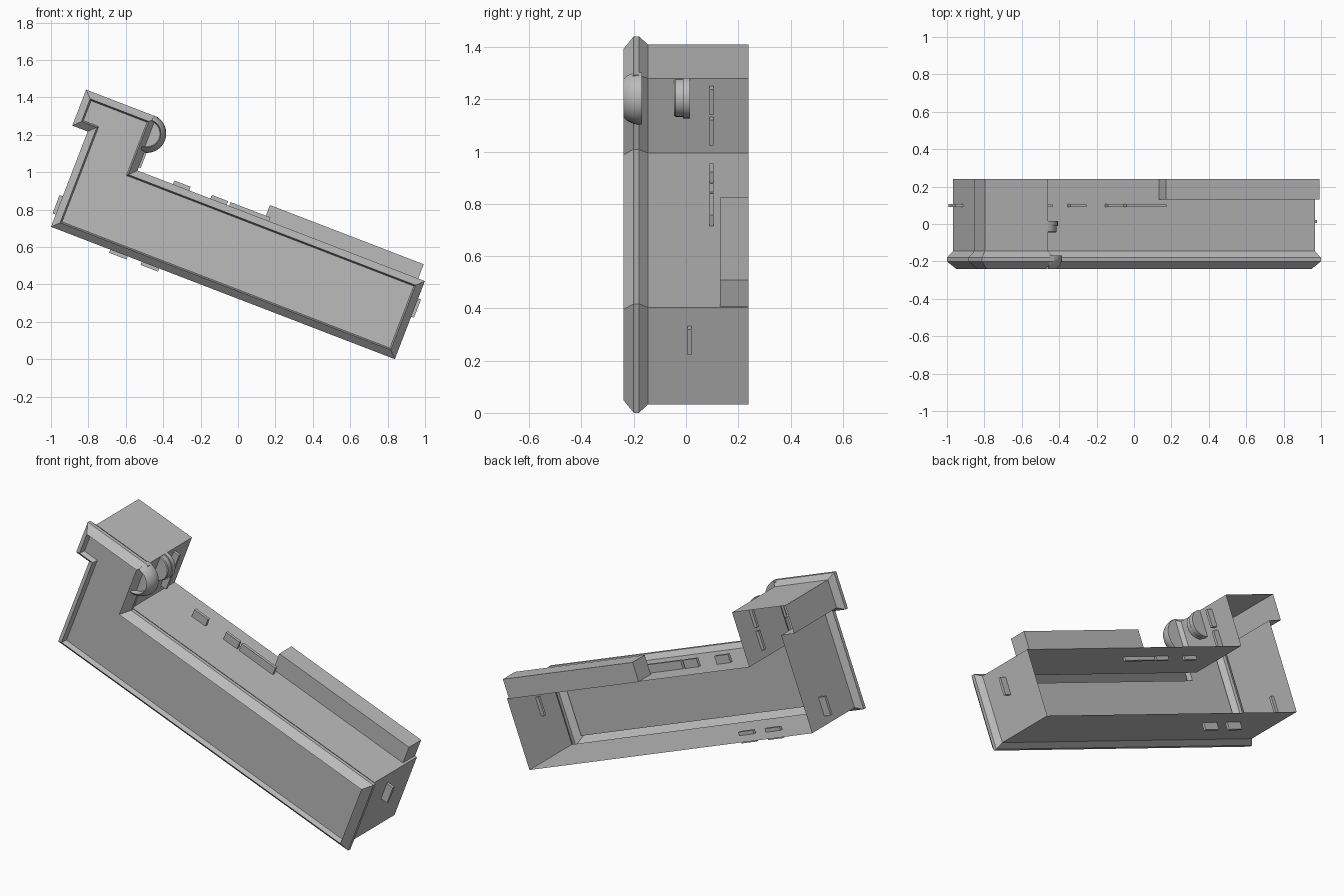
import bpy, bmesh, math
from mathutils import Matrix, Vector

if "Cube" in bpy.data.objects:
    bpy.data.objects.remove(bpy.data.objects["Cube"], do_unlink=True)

GREY = (0.5, 0.5, 0.5, 1)
grey = bpy.data.materials.new("plain grey")
grey.use_nodes = True
grey.diffuse_color = GREY
grey.node_tree.nodes["Principled BSDF"].inputs["Base Color"].default_value = GREY

# Tilted frame: x runs along the long arm, z across it
TILT = Matrix.Translation((-1, 0, 0.708)) @ Matrix.Rotation(math.radians(21.05), 4, 'Y')


def finish(name, bm):
    bmesh.ops.recalc_face_normals(bm, faces=bm.faces)
    bm.transform(TILT)
    mesh = bpy.data.meshes.new(name)
    bm.to_mesh(mesh)
    bm.free()
    mesh.materials.append(grey)
    obj = bpy.data.objects.new(name, mesh)
    bpy.context.collection.objects.link(obj)
    return obj


def box(name, x, y, z):
    bm = bmesh.new()
    size = [r[1] - r[0] for r in (x, y, z)]
    mid = [(r[0] + r[1]) / 2 for r in (x, y, z)]
    bmesh.ops.create_cube(bm, size=1, matrix=Matrix.Translation(mid) @ Matrix.Diagonal((*size, 1)))
    return finish(name, bm)


def inset(points, d):
    """Move every edge of a right-angled counter-clockwise outline inwards by d."""
    result = []
    for i, p in enumerate(points):
        a = (p - points[i - 1]).normalized()
        b = (points[(i + 1) % len(points)] - p).normalized()
        result.append(p + d * Vector((-a.y - b.y, a.x + b.x)))
    return result


def bridge(bm, r0, r1, closed=True):
    n = len(r0)
    for i in range(n if closed else n - 1):
        j = (i + 1) % n
        bm.faces.new((r0[i], r0[j], r1[j], r1[i]))


# Open-backed shell with flared front rim and recessed front panel
LENGTH, ARM, NECK, TOP = 1.97, 0.447, 0.324, 0.752
outline = [Vector(p) for p in ((0, 0), (LENGTH, 0), (LENGTH, ARM), (NECK, ARM),
                               (NECK, TOP), (-0.088, TOP), (-0.088, 0.546), (0, 0.546))]
bm = bmesh.new()
previous = None
for y, d in ((0.24, 0.025), (-0.145, 0.025), (-0.18, 0), (-0.2, 0), (-0.24, 0.038), (-0.21, 0.046)):
    ring = [bm.verts.new((p.x, y, p.y)) for p in inset(outline, d)]
    if previous:
        bridge(bm, previous, ring)
    previous = ring
bm.faces.new(previous)
finish("housing_shell", bm)

# Long raised block on the arm
box("top_block", (1.051, 1.932), (0.13, 0.24), (0.42, 0.529))

# Small tabs that poke through the walls
SLIM = (0.09, 0.106)
for i, (a, b) in enumerate(((0.527, 0.62), (0.742, 0.835), (0.849, 1.077))):
    box(f"top_tab_{i + 1}", (a, b), SLIM, (0.40, 0.468))
for i, a in enumerate((0.34, 0.52)):
    box(f"bottom_tab_{i + 1}", (a, a + 0.1), SLIM, (-0.018, 0.045))
for i, a in enumerate((0.466, 0.592)):
    box(f"neck_tab_{i + 1}", (0.28, 0.335), SLIM, (a, a + 0.105))
box("left_tab", (-0.018, 0.045), SLIM, (0.07, 0.175))
box("end_tab", (1.925, 1.986), (0.005, 0.021), (0.243, 0.347))


# Half-round knobs on the neck wall
def half_knob(name, profile):
    bm = bmesh.new()
    previous = None
    for y, r in profile:
        ring = []
        for i in range(17):
            a = math.pi * (i / 16 - 0.5)
            ring.append(bm.verts.new((0.299 + r * math.cos(a), y, 0.65 + r * math.sin(a))))
        if previous:
            bridge(bm, previous, ring, closed=False)
        else:
            bm.faces.new(ring)
        previous = ring
    bm.faces.new(previous)
    obj = finish(name, bm)
    bpy.ops.object.select_all(action='DESELECT')
    obj.select_set(True)
    bpy.context.view_layer.objects.active = obj
    bpy.ops.object.shade_smooth_by_angle(angle=math.radians(35))


half_knob("front_knob", ((-0.21, 0.07), (-0.24, 0.075), (-0.225, 0.09), (-0.2, 0.101),
                         (-0.18, 0.104), (-0.168, 0.102)))
half_knob("rear_knob", ((-0.045, 0.07), (-0.04, 0.074), (-0.012, 0.074), (-0.012, 0.08), (0.015, 0.08)))
